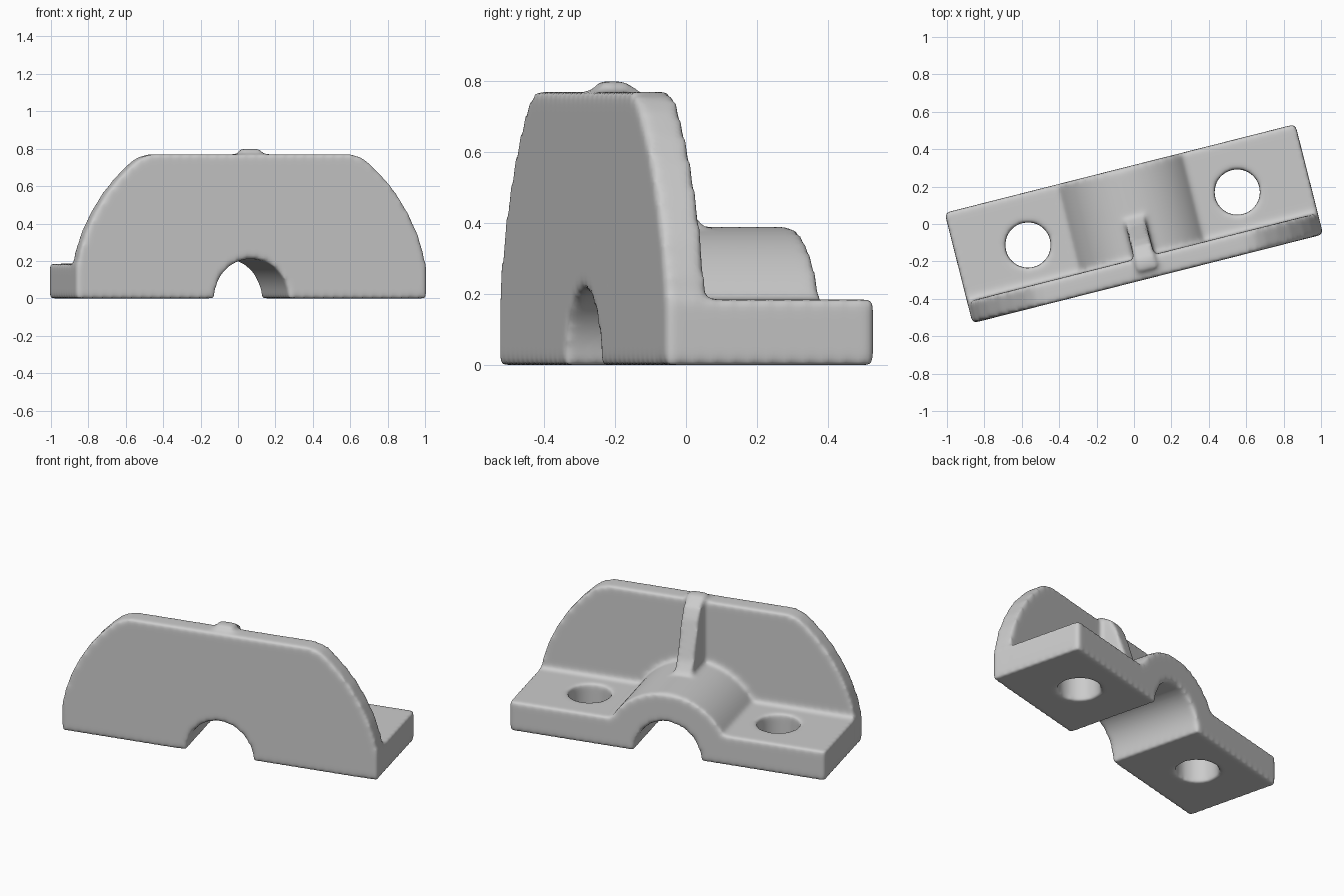
import bpy, bmesh, math
from mathutils import Vector, Matrix

if "Cube" in bpy.data.objects:
    bpy.data.objects.remove(bpy.data.objects["Cube"])

YAW = math.radians(14.2)
HALF = 0.967          # half length of the clamp
FRONT, BACK = -0.302, 0.306


def prism(name, pts, to3d, sweep):
    """Closed solid: a 2D outline placed by to3d and swept along a vector."""
    bm = bmesh.new()
    face = bm.faces.new([bm.verts.new(to3d(a, b)) for a, b in pts])
    out = bmesh.ops.extrude_face_region(bm, geom=[face])
    verts = [g for g in out["geom"] if isinstance(g, bmesh.types.BMVert)]
    bmesh.ops.translate(bm, verts=verts, vec=Vector(sweep))
    bmesh.ops.recalc_face_normals(bm, faces=bm.faces)
    mesh = bpy.data.meshes.new(name)
    bm.to_mesh(mesh)
    bm.free()
    ob = bpy.data.objects.new(name, mesh)
    bpy.context.collection.objects.link(ob)
    return ob


def arc(r, a0, a1, n, zs=1.0):
    return [(r * math.cos(a0 + (a1 - a0) * i / n),
             zs * r * math.sin(a0 + (a1 - a0) * i / n)) for i in range(n + 1)]


def activate(ob):
    bpy.ops.object.select_all(action='DESELECT')
    ob.select_set(True)
    bpy.context.view_layer.objects.active = ob


# Pipe notch shared by foot and wall, running left to right
notch = arc(0.203, math.pi, 0, 24, 1.04)

# Foot plate with the arched saddle
a = math.asin(0.185 / 0.39)
saddle = arc(0.39, a, math.pi - a, 28)
foot_outline = ([(-HALF, 0)] + notch + [(HALF, 0), (HALF, 0.185)]
                + saddle + [(-HALF, 0.185)])
foot = prism("bracket", foot_outline, lambda u, z: (u, FRONT, z),
             (0, BACK - FRONT, 0))

# Bolt holes
for side in (-1, 1):
    bpy.ops.mesh.primitive_cylinder_add(vertices=48, radius=0.122, depth=1,
                                        location=(side * 0.577, 0.03, 0.1))
    cutter = bpy.context.object
    cutter.hide_render = True
    activate(foot)
    mod = foot.modifiers.new("bolt_hole", 'BOOLEAN')
    mod.operation, mod.object, mod.solver = 'DIFFERENCE', cutter, 'EXACT'
    bpy.ops.object.modifier_apply(modifier=mod.name)
    bpy.data.objects.remove(cutter)

# Upright wall with swept shoulders
shoulder = [(HALF, 0), (HALF, 0.14), (0.948, 0.25), (0.915, 0.35),
            (0.868, 0.45), (0.80, 0.56), (0.73, 0.645), (0.66, 0.715),
            (0.61, 0.752), (0.55, 0.77)]
wall_outline = (notch + shoulder + [(-u, z) for u, z in reversed(shoulder)])
wall = prism("upright_wall", wall_outline, lambda u, z: (u, FRONT, z),
             (0, 0.118, 0))

# Stiffening rib from the wall top down to the saddle
rib_outline = [(-0.27, 0.70), (-0.255, 0.80), (-0.19, 0.80), (-0.12, 0.755),
               (-0.085, 0.69), (-0.01, 0.46), (0.035, 0.39), (0.035, 0.33),
               (-0.27, 0.33)]
rib = prism("rib", rib_outline, lambda v, z: (-0.045, v, z), (0.11, 0, 0))

# Merge into one cast body with softened edges and fillets
activate(foot)
wall.select_set(True)
rib.select_set(True)
bpy.ops.object.join()
remesh = foot.modifiers.new("merge", 'REMESH')
remesh.mode, remesh.voxel_size, remesh.use_smooth_shade = 'VOXEL', 0.013, True
soften = foot.modifiers.new("soften", 'SMOOTH')
soften.factor, soften.iterations = 0.5, 12
foot.data.transform(Matrix.Rotation(YAW, 4, 'Z'))
bpy.ops.object.modifier_apply(modifier=remesh.name)
bpy.ops.object.modifier_apply(modifier=soften.name)
bpy.ops.object.shade_smooth()
